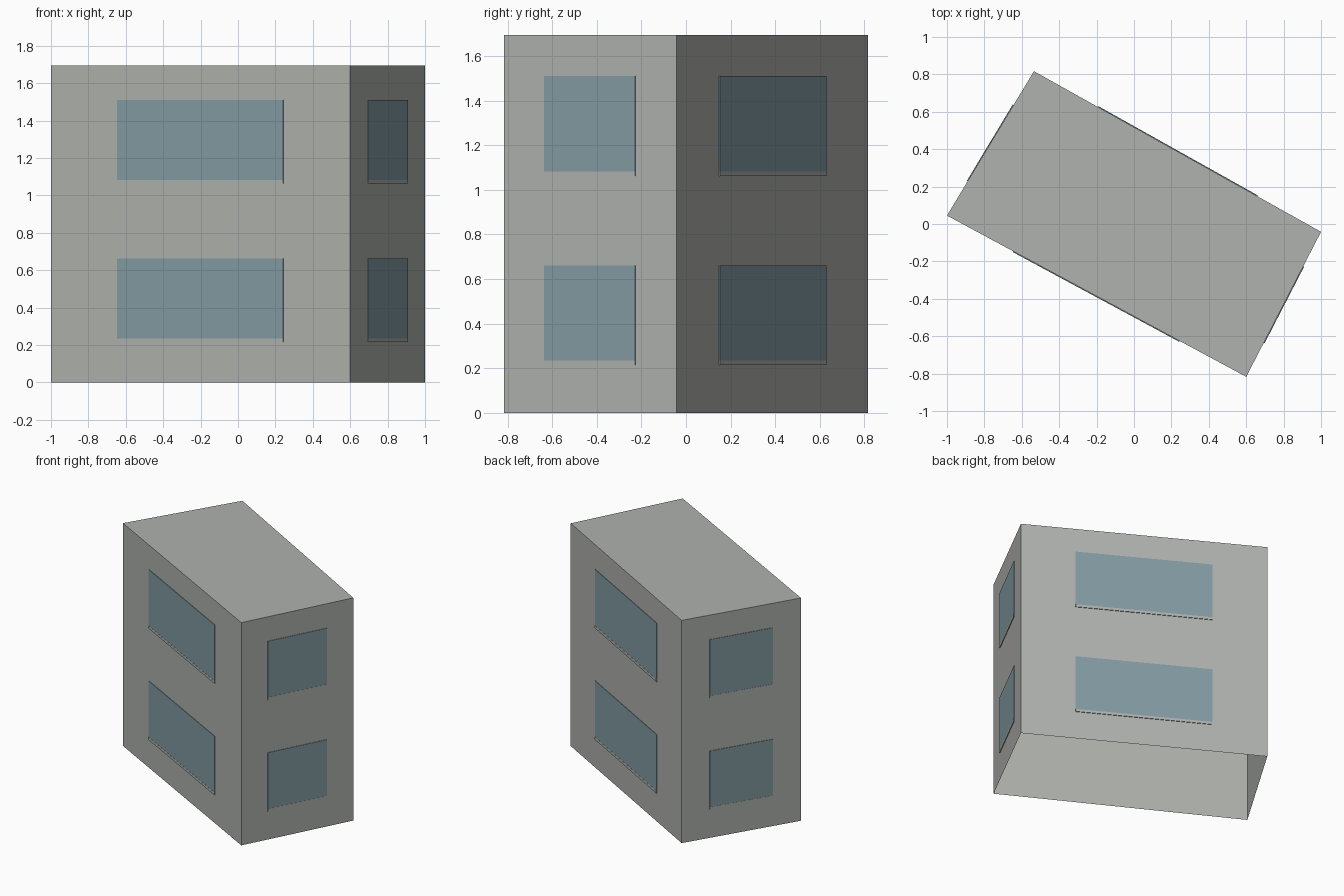
import bpy
import bmesh
from mathutils import Vector

default = bpy.data.objects.get("Cube")
if default:
    bpy.data.objects.remove(default, do_unlink=True)


def material(name, rgb):
    m = bpy.data.materials.new(name)
    m.use_nodes = True
    m.diffuse_color = (*rgb, 1)
    m.node_tree.nodes["Principled BSDF"].inputs["Base Color"].default_value = (*rgb, 1)
    return m


def make_object(name, bm, mat):
    mesh = bpy.data.meshes.new(name)
    bm.to_mesh(mesh)
    bm.free()
    mesh.materials.append(mat)
    obj = bpy.data.objects.new(name, mesh)
    bpy.context.collection.objects.link(obj)
    return obj


concrete = material("warm grey concrete", (0.43, 0.445, 0.42))
glass = material("blue grey glass", (0.225, 0.33, 0.365))

HEIGHT = 1.695
UP = Vector((0, 0, 1))
# Footprint, counter-clockwise from above
corners = [Vector(p) for p in
           ((-1, 0.045, 0), (0.6, -0.817, 0), (1, -0.042, 0), (-0.535, 0.817, 0))]
names = ("front", "left", "back", "right")

# Building shell: four walls and a flat roof, open underneath
bm = bmesh.new()
base = [bm.verts.new(p) for p in corners]
roof = [bm.verts.new(p + UP * HEIGHT) for p in corners]
for i in range(4):
    j = (i + 1) % 4
    bm.faces.new((base[i], base[j], roof[j], roof[i]))
bm.faces.new(roof)
make_object("building_shell", bm, concrete)


def wall_plate(name, a, b, span, z0, z1, depth, mat):
    """Thin slab lying on the wall from a to b."""
    along = b - a
    out = along.cross(UP).normalized() * depth
    lo, hi = a + along * span[0], a + along * span[1]
    bm = bmesh.new()
    quad = [bm.verts.new(p + UP * z)
            for p, z in ((lo, z0), (hi, z0), (hi, z1), (lo, z1))]
    front = [bm.verts.new(v.co + out) for v in quad]
    bm.faces.new(front)
    for i in range(4):
        j = (i + 1) % 4
        bm.faces.new((quad[i], quad[j], front[j], front[i]))
    make_object(name, bm, mat)


# Two storeys of windows with slim sills on every wall
for i, side in enumerate(names):
    a, b = corners[i], corners[(i + 1) % 4]
    span = (0.222, 0.777) if i % 2 == 0 else (0.235, 0.762)
    for floor, z in (("lower", 0.235), ("upper", 1.083)):
        label = f"{side}_{floor}"
        wall_plate(label + "_window", a, b, span, z, z + 0.427, 0.004, glass)
        wall_plate(label + "_sill", a, b, span, z - 0.02, z, 0.005, concrete)
